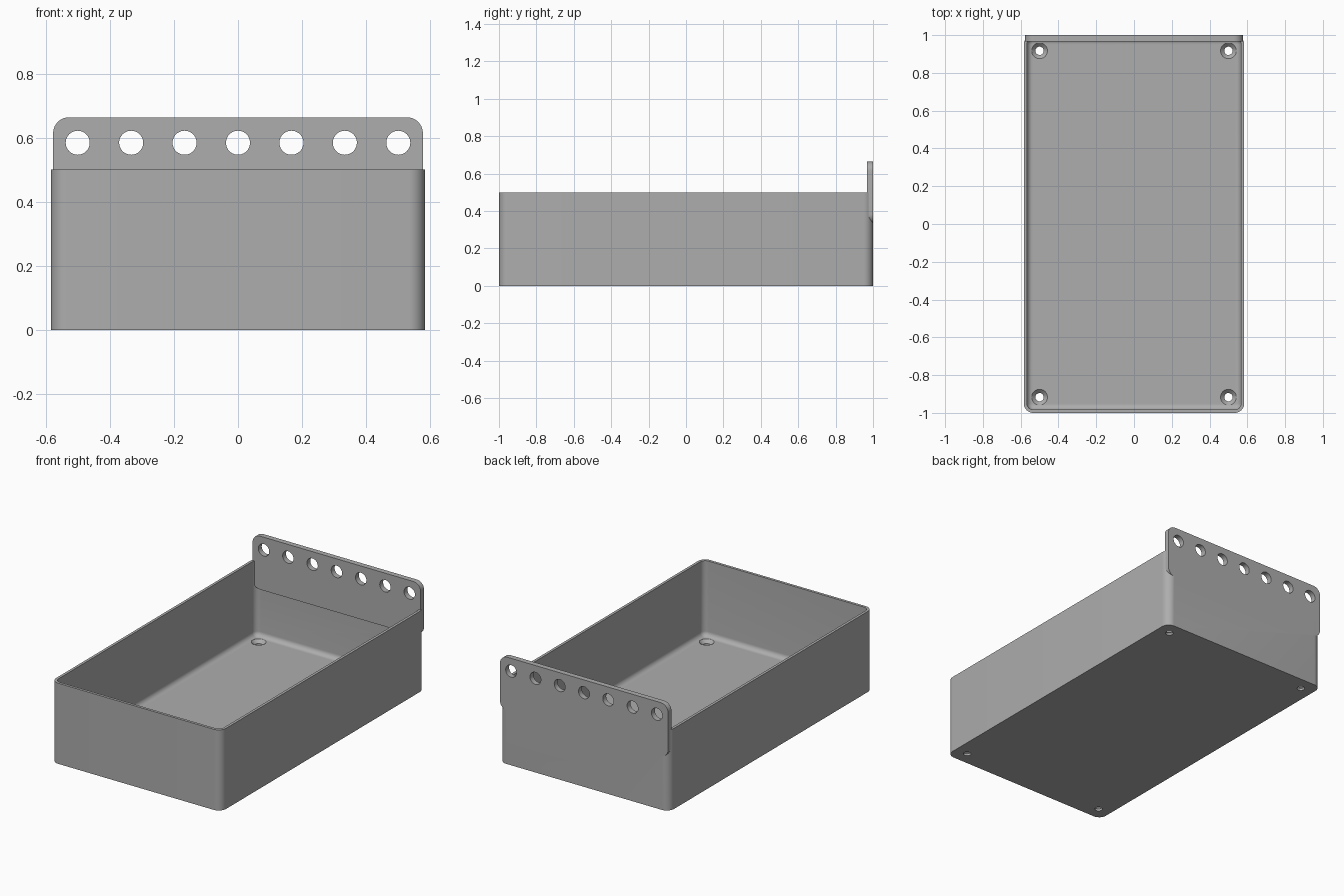
import bpy, bmesh
from math import sin, cos, pi, radians
from mathutils import Matrix

if "Cube" in bpy.data.objects:
    bpy.data.objects.remove(bpy.data.objects["Cube"])

WIDTH, LENGTH, HEIGHT = 7 / 6, 2.0, 0.5
WALL, FLOOR, FILLET, CORNER = 1 / 60, 0.033, 0.03, 0.05

grey = bpy.data.materials.new("grey plastic")
grey.use_nodes = True
colour = (0.42, 0.42, 0.42, 1)
grey.diffuse_color = colour
grey.node_tree.nodes["Principled BSDF"].inputs["Base Color"].default_value = colour


def rounded_rect(w, h, r, steps=10):
    """Counter-clockwise outline of a rounded rectangle."""
    pts = []
    for k, (sx, sy) in enumerate([(1, 1), (-1, 1), (-1, -1), (1, -1)]):
        for i in range(steps + 1):
            a = (k + i / steps) * pi / 2
            pts.append((sx * (w / 2 - r) + r * cos(a), sy * (h / 2 - r) + r * sin(a)))
    return pts


def loft(name, loops):
    """Skin a list of matching 3D loops and cap both ends."""
    bm = bmesh.new()
    rings = [[bm.verts.new(p) for p in loop] for loop in loops]
    for a, b in zip(rings, rings[1:]):
        for i in range(len(a)):
            j = (i + 1) % len(a)
            bm.faces.new((a[i], a[j], b[j], b[i]))
    bm.faces.new(rings[0][::-1])
    bm.faces.new(rings[-1])
    bmesh.ops.recalc_face_normals(bm, faces=bm.faces)
    mesh = bpy.data.meshes.new(name)
    bm.to_mesh(mesh)
    bm.free()
    mesh.materials.append(grey)
    obj = bpy.data.objects.new(name, mesh)
    bpy.context.collection.objects.link(obj)
    return obj


def circle(r, z, n=40):
    return [(r * cos(2 * pi * i / n), r * sin(2 * pi * i / n), z) for i in range(n)]


def combine(target, tool, operation):
    """Apply a boolean, then remove the helper."""
    tool.hide_render = True
    mod = target.modifiers.new(operation, "BOOLEAN")
    mod.operation, mod.solver, mod.object = operation, "EXACT", tool
    bpy.context.view_layer.objects.active = target
    bpy.ops.object.modifier_apply(modifier=mod.name)
    bpy.data.objects.remove(tool)


def tray_loop(inset, z):
    outline = rounded_rect(WIDTH - 2 * inset, LENGTH - 2 * inset, CORNER - inset)
    return [(x, y, z) for x, y in outline]


# Open tray: outer wall, rim, inner wall and filleted floor
loops = [tray_loop(0, 0), tray_loop(0, HEIGHT), tray_loop(WALL, HEIGHT)]
for i in range(9):
    a = i / 8 * pi / 2
    loops.append(tray_loop(WALL + FILLET * (1 - cos(a)), FLOOR + FILLET * (1 - sin(a))))
tray = loft("tray", loops)

# Hanging panel on the back wall
panel_outline = rounded_rect(WIDTH - 0.013, 0.331, 0.05)
panel = loft("hanging_panel", [[(x, y, z + 0.498) for x, z in panel_outline]
                               for y in (LENGTH / 2 - 2 * WALL, LENGTH / 2)])
combine(tray, panel, "UNION")

# Row of seven hanging holes
for i in range(-3, 4):
    cutter = loft("hole_cutter", [circle(0.0375, -0.1), circle(0.0375, 0.1)])
    cutter.data.transform(Matrix.Translation((i / 6, 1, 0.584)) @ Matrix.Rotation(pi / 2, 4, "X"))
    combine(tray, cutter, "DIFFERENCE")

# Countersunk screw holes in the floor corners
for sx in (-1, 1):
    for sy in (-1, 1):
        cutter = loft("screw_cutter", [circle(0.022, -0.05), circle(0.022, FLOOR - 0.02),
                                       circle(0.042, FLOOR), circle(0.042, FLOOR + 0.05)])
        cutter.data.transform(Matrix.Translation((sx * 0.5, sy * 0.917, 0)))
        combine(tray, cutter, "DIFFERENCE")

tray.name = "tray_with_hanging_panel"
bpy.ops.object.select_all(action="DESELECT")
tray.select_set(True)
bpy.context.view_layer.objects.active = tray
bpy.ops.object.shade_smooth_by_angle(angle=radians(30))
